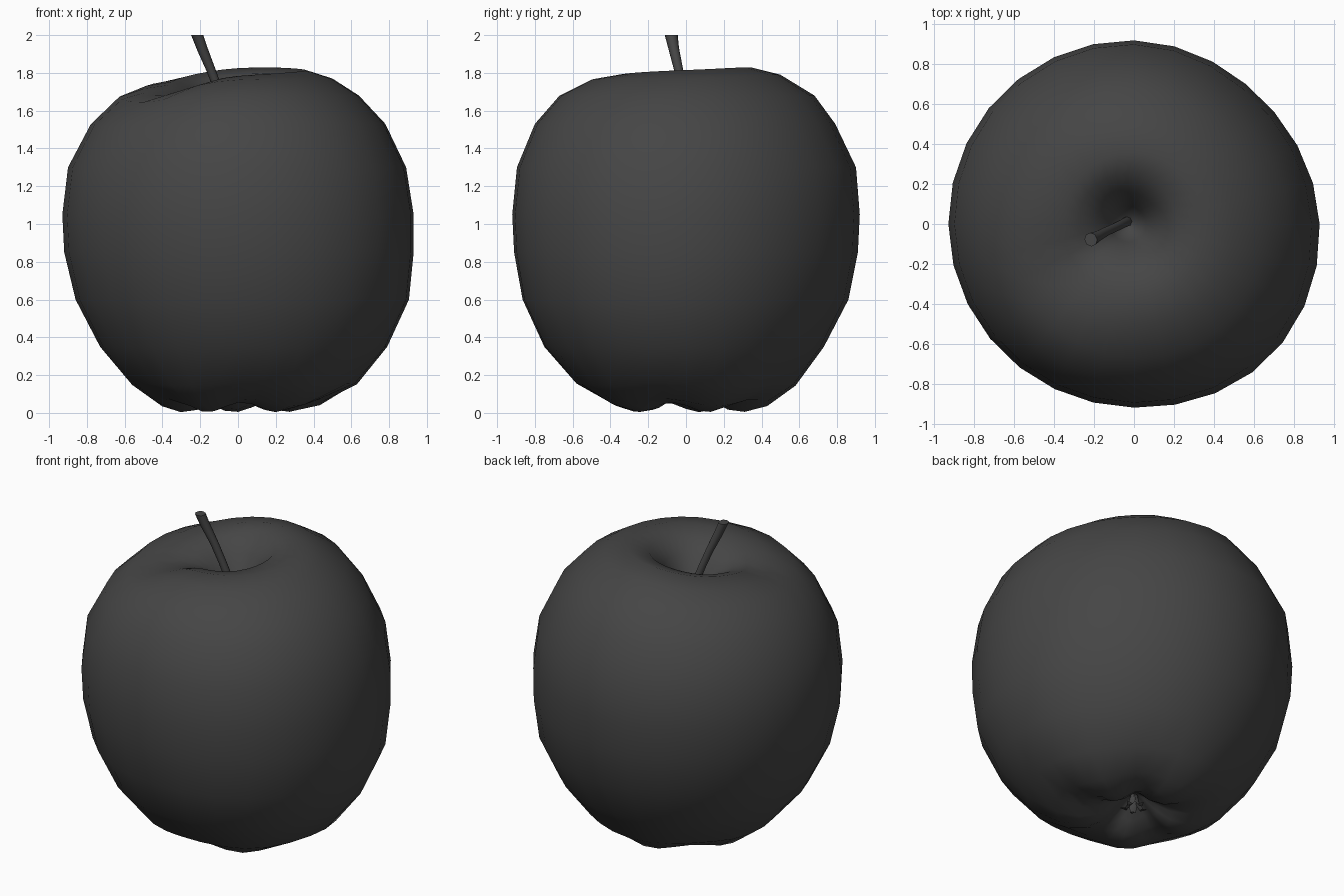
import bpy, bmesh, math
from mathutils import Vector

if "Cube" in bpy.data.objects:
    bpy.data.objects.remove(bpy.data.objects["Cube"])

SEG = 28
skin = bpy.data.materials.new("dark_skin")
skin.diffuse_color = (0.06, 0.06, 0.06, 1)
skin.use_nodes = True
skin.node_tree.nodes["Principled BSDF"].inputs["Base Color"].default_value = skin.diffuse_color


def finish(name, bm, angle=60):
    bmesh.ops.recalc_face_normals(bm, faces=bm.faces)
    mesh = bpy.data.meshes.new(name)
    bm.to_mesh(mesh)
    bm.free()
    ob = bpy.data.objects.new(name, mesh)
    bpy.context.collection.objects.link(ob)
    mesh.materials.append(skin)
    bpy.ops.object.select_all(action='DESELECT')
    ob.select_set(True)
    bpy.context.view_layer.objects.active = ob
    bpy.ops.object.shade_smooth_by_angle(angle=math.radians(angle))
    return ob


def loft(bm, rings):
    """Skin a stack of equal rings and close both ends."""
    loops = [[bm.verts.new(p) for p in ring] for ring in rings]
    n = len(loops[0])
    for a, b in zip(loops, loops[1:]):
        for i in range(n):
            j = (i + 1) % n
            bm.faces.new((a[i], a[j], b[j], b[i]))
    bm.faces.new(loops[0][::-1])
    bm.faces.new(loops[-1])


def around(values, a):
    """Smoothly interpolate values spaced evenly around the circle."""
    n = len(values)
    t = (a / math.tau * n) % n
    i = int(t)
    f = t - i
    p0, p1, p2, p3 = (values[(i + k) % n] for k in (-1, 0, 1, 2))
    return p1 + 0.5 * f * (p2 - p0 + f * (2*p0 - 5*p1 + 4*p2 - p3 + f * (3*(p1 - p2) + p3 - p0)))


# Apple body: bottom cavity to stem cavity, radii and heights toward +x, +y, -x, -y
# each row: radii, heights, five-lobe depth, share of the front-left dip
R = lambda v: [v] * 4
rows = [
    (R(.02), R(.17), 0, 0),
    (R(.06), R(.15), .004, 0),
    (R(.14), R(.085), .018, 0),
    (R(.22), R(.042), .026, 0),
    (R(.31), R(.030), .026, 0),
    ([.45, .43, .41, .42], R(.055), .020, 0),
    ([.63, .58, .56, .58], R(.15), .006, 0),
    ([.79, .73, .73, .75], R(.35), 0, 0),
    ([.905, .86, .86, .865], R(.60), 0, 0),
    ([.93, .91, .92, .91], R(.85), 0, 0),
    ([.93, .92, .93, .92], R(1.05), 0, 0),
    ([.89, .90, .90, .895], R(1.30), 0, 0),
    ([.78, .79, .78, .80], R(1.53), 0, .2),
    ([.64, .68, .63, .67], R(1.68), 0, .6),
    (R(.50), [1.77, 1.79, 1.73, 1.765], 0, 1),
    (R(.36), [1.815, 1.825, 1.75, 1.785], 0, 1),
    (R(.25), [1.79, 1.79, 1.73, 1.75], 0, .8),
    (R(.16), [1.70, 1.69, 1.68, 1.69], 0, .5),
    (R(.09), R(1.58), 0, .2),
    (R(.03), R(1.47), 0, 0),
]
# Plan outline correction every 45 degrees
outline = [1.0, .97, 1.0, 1.005, 1.0, .995, 1.0, 1.03]
LOBE = math.radians(-50)
rings = []
for radii, heights, lobe, dip in rows:
    ring = []
    for i in range(SEG):
        a = math.tau * i / SEG
        r = around(radii, a) * around(outline, a)
        off = math.remainder(a - math.radians(215), math.tau)
        z = around(heights, a) - lobe * math.cos(5 * (a - LOBE))
        z -= 0.06 * dip * math.exp(-(off / 0.5) ** 2)
        # the stem cavity sits slightly off centre
        shift = -0.03 if z > 1 and r < 0.3 else 0
        ring.append((r * math.cos(a) + shift, r * math.sin(a), max(z, 0)))
    rings.append(ring)
bm = bmesh.new()
loft(bm, rings)
finish("apple_body", bm, 80)

# Stem: tapered tube leaning to the front left, flared at the tip
path = [(-.03, .015, 1.44, .026), (-.06, 0, 1.58, .024), (-.10, -.02, 1.70, .023),
        (-.145, -.04, 1.82, .024), (-.19, -.065, 1.93, .028), (-.216, -.078, 1.99, .035)]
pts = [Vector(p[:3]) for p in path]
rings = []
for k, p in enumerate(pts):
    d = (pts[min(k + 1, len(pts) - 1)] - pts[max(k - 1, 0)]).normalized()
    u = d.cross(Vector((0, 1, 0))).normalized()
    v = d.cross(u)
    r = path[k][3]
    ring = [p + r * (u * math.cos(t) + v * math.sin(t))
            for t in (math.tau * i / 8 for i in range(8))]
    if k == len(pts) - 1:
        ring = [q + Vector((0, 0, 2.0 - q.z)) for q in ring]
    rings.append(ring)
bm = bmesh.new()
loft(bm, rings)
finish("stem", bm, 50)

# Calyx: five little curled sepals in the bottom cavity
bm = bmesh.new()
for k in range(5):
    a = LOBE + math.tau * k / 5
    out = Vector((math.cos(a), math.sin(a), 0))
    side = Vector((-math.sin(a), math.cos(a), 0))
    rings = []
    for d, z, w in ((.015, .16, .016), (.025, .11, .022), (.05, .075, .018), (.075, .085, .006)):
        c = out * d + Vector((0, 0, z))
        rings.append([c + side * w, c + out * .008, c - side * w, c - out * .008])
    loft(bm, rings)
finish("calyx", bm, 50)
